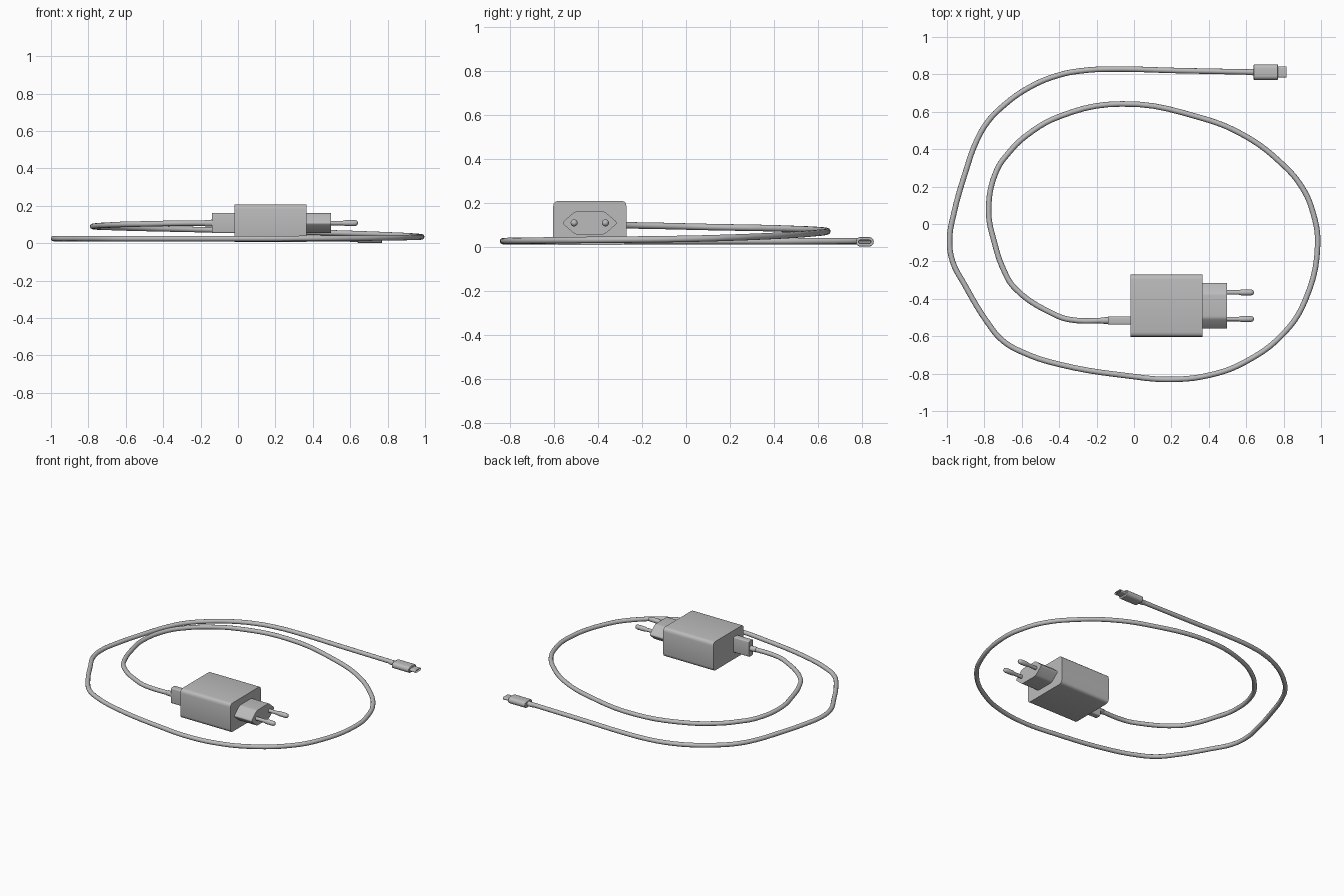
import bpy, bmesh, math
from mathutils import Vector

default_cube = bpy.data.objects.get("Cube")
if default_cube:
    bpy.data.objects.remove(default_cube, do_unlink=True)

grey = bpy.data.materials.new("plain_grey")
grey.use_nodes = True
colour = (0.5, 0.5, 0.5, 1)
grey.diffuse_color = colour
grey.node_tree.nodes["Principled BSDF"].inputs["Base Color"].default_value = colour


def finish(obj):
    """Give an object its material and smooth shading with sharp edges."""
    if not obj.data.materials:
        obj.data.materials.append(grey)
    bpy.ops.object.select_all(action="DESELECT")
    obj.select_set(True)
    bpy.context.view_layer.objects.active = obj
    bpy.ops.object.shade_smooth_by_angle(angle=math.radians(50))
    return obj


def link_mesh(name, bm):
    """Turn a bmesh into a linked object."""
    bmesh.ops.recalc_face_normals(bm, faces=bm.faces)
    mesh = bpy.data.meshes.new(name)
    bm.to_mesh(mesh)
    bm.free()
    obj = bpy.data.objects.new(name, mesh)
    bpy.context.collection.objects.link(obj)
    return obj


def rounded(corners, radius, steps=3):
    """Round every corner of a convex outline with a quadratic arc."""
    outline = []
    for i, corner in enumerate(corners):
        p = Vector(corner)
        before = Vector(corners[i - 1]) - p
        after = Vector(corners[(i + 1) % len(corners)]) - p
        a = p + before.normalized() * radius
        b = p + after.normalized() * radius
        for s in range(steps + 1):
            t = s / steps
            outline.append(a * (1 - t) ** 2 + p * 2 * t * (1 - t) + b * t ** 2)
    return outline


def rectangle(width, height):
    w, h = width / 2, height / 2
    return [(-w, -h), (w, -h), (w, h), (-w, h)]


def stadium(width, height, steps=10):
    """Flat outline with half-round ends."""
    r, offset = height / 2, (width - height) / 2
    outline = []
    for side in (1, -1):
        for s in range(steps + 1):
            a = math.pi * s / steps - math.pi / 2
            outline.append((side * (offset + r * math.cos(a)), side * r * math.sin(a)))
    return outline


def prism(name, outline, start, end, y, z, socket_wall=0, edge=0):
    """Extrude a y-z outline along x, optionally with an open socket at the end."""
    bm = bmesh.new()
    verts = [bm.verts.new((start, y + p[0], z + p[1])) for p in outline]
    base = bm.faces.new(verts)
    made = bmesh.ops.extrude_face_region(bm, geom=[base])["geom"]
    moved = [g for g in made if isinstance(g, bmesh.types.BMVert)]
    bmesh.ops.translate(bm, verts=moved, vec=(end - start, 0, 0))
    bmesh.ops.recalc_face_normals(bm, faces=bm.faces)
    if socket_wall:
        cap = [g for g in made if isinstance(g, bmesh.types.BMFace)][0]
        bmesh.ops.inset_region(bm, faces=[cap], thickness=socket_wall)
        bmesh.ops.translate(bm, verts=cap.verts, vec=((start - end) * 0.8, 0, 0))
    obj = link_mesh(name, bm)
    if edge:
        bevel = obj.modifiers.new("soft_edges", "BEVEL")
        bevel.width, bevel.segments = edge, 2
        bevel.limit_method, bevel.angle_limit = "ANGLE", math.radians(50)
    return finish(obj)


def lathe(name, profile, y, z, sides=20):
    """Turn (x, radius) pairs about an axis along x."""
    bm = bmesh.new()
    rings = []
    for x, r in profile:
        angles = [2 * math.pi * s / sides for s in range(sides)]
        rings.append([bm.verts.new((x, y + r * math.cos(a), z + r * math.sin(a))) for a in angles])
    for ring, following in zip(rings, rings[1:]):
        for s in range(sides):
            n = (s + 1) % sides
            bm.faces.new((ring[s], ring[n], following[n], following[s]))
    for ring in (rings[0], rings[-1]):
        bm.faces.new(ring)
    return finish(link_mesh(name, bm))


# Charger block and the six-sided plug base
charger_y, charger_z = -0.437, 0.108
prism("charger_body", rounded(rectangle(0.333, 0.2), 0.025), -0.02, 0.365, charger_y, charger_z)
hexagon = [(-0.127, 0), (-0.066, -0.053), (0.066, -0.053), (0.127, 0), (0.066, 0.053), (-0.066, 0.053)]
prism("plug_base", rounded(hexagon, 0.012), 0.36, 0.497, charger_y, charger_z)

# Two round mains pins with thicker tips
pin = [(0.49, 0.012), (0.56, 0.012), (0.575, 0.016), (0.625, 0.016), (0.637, 0.012), (0.641, 0.005)]
for side, offset in (("left", 0.071), ("right", -0.071)):
    lathe(side + "_pin", pin, charger_y + offset, charger_z)

# Upright flat connector seated in the charger
cable_y = -0.516
prism("charger_connector", rounded(rectangle(0.044, 0.107), 0.008), -0.138, -0.01, cable_y, charger_z)
lathe("charger_strain_collar", [(-0.18, 0.015), (-0.178, 0.017), (-0.13, 0.018)], cable_y, charger_z)

# Small flat connector on the free end
end_y, end_z = 0.812, 0.0225
prism("device_connector", stadium(0.082, 0.043), 0.64, 0.77, end_y, end_z, edge=0.003)
prism("device_connector_tip", stadium(0.06, 0.018), 0.765, 0.816, end_y, end_z, socket_wall=0.003)
prism("tip_contact_tongue", rectangle(0.044, 0.004), 0.77, 0.808, end_y, end_z)
lathe("device_strain_collar", [(0.6, 0.015), (0.602, 0.016), (0.645, 0.017)], end_y, end_z)

# Cable: inner turn dropping from the charger, then the outer turn on the ground
inner_turn = [
    (-0.13, -0.516, 0.108), (-0.345, -0.511, 0.107), (-0.425, -0.484, 0.105),
    (-0.64, -0.34, 0.1), (-0.693, -0.254, 0.097), (-0.746, -0.1, 0.094),
    (-0.777, 0.067, 0.09), (-0.737, 0.28, 0.086), (-0.666, 0.385, 0.084),
    (-0.575, 0.473, 0.081), (-0.398, 0.575, 0.077), (-0.067, 0.642, 0.07),
    (0.35, 0.57, 0.06), (0.59, 0.473, 0.053), (0.778, 0.334, 0.046),
    (0.896, 0.2, 0.041), (0.957, 0.061, 0.037), (0.982, -0.11, 0.034),
    (0.917, -0.404, 0.031), (0.805, -0.58, 0.029), (0.59, -0.74, 0.027),
    (0.404, -0.808, 0.026),
]
outer_turn = [
    (0.19, -0.831), (-0.024, -0.813), (-0.398, -0.751), (-0.586, -0.69),
    (-0.703, -0.623), (-0.783, -0.527), (-0.906, -0.324), (-0.97, -0.2),
    (-0.986, -0.083), (-0.962, 0.061), (-0.9, 0.28), (-0.843, 0.441),
    (-0.783, 0.545), (-0.709, 0.623), (-0.559, 0.731), (-0.398, 0.797),
    (-0.265, 0.821), (-0.142, 0.828), (0.243, 0.82), (0.65, end_y),
]
path = inner_turn + [(x, y, 0.025) for x, y in outer_turn]
curve = bpy.data.curves.new("cable", "CURVE")
curve.dimensions = "3D"
curve.resolution_u = 5
curve.bevel_depth = 0.0147
curve.bevel_resolution = 4
curve.use_fill_caps = True
spline = curve.splines.new("BEZIER")
spline.bezier_points.add(len(path) - 1)
for point, position in zip(spline.bezier_points, path):
    point.co = position
    point.handle_left_type = point.handle_right_type = "AUTO"
cable = bpy.data.objects.new("cable", curve)
bpy.context.collection.objects.link(cable)
curve.materials.append(grey)
bpy.ops.object.select_all(action="DESELECT")
cable.select_set(True)
bpy.context.view_layer.objects.active = cable
bpy.ops.object.convert(target="MESH")
finish(bpy.context.object)
